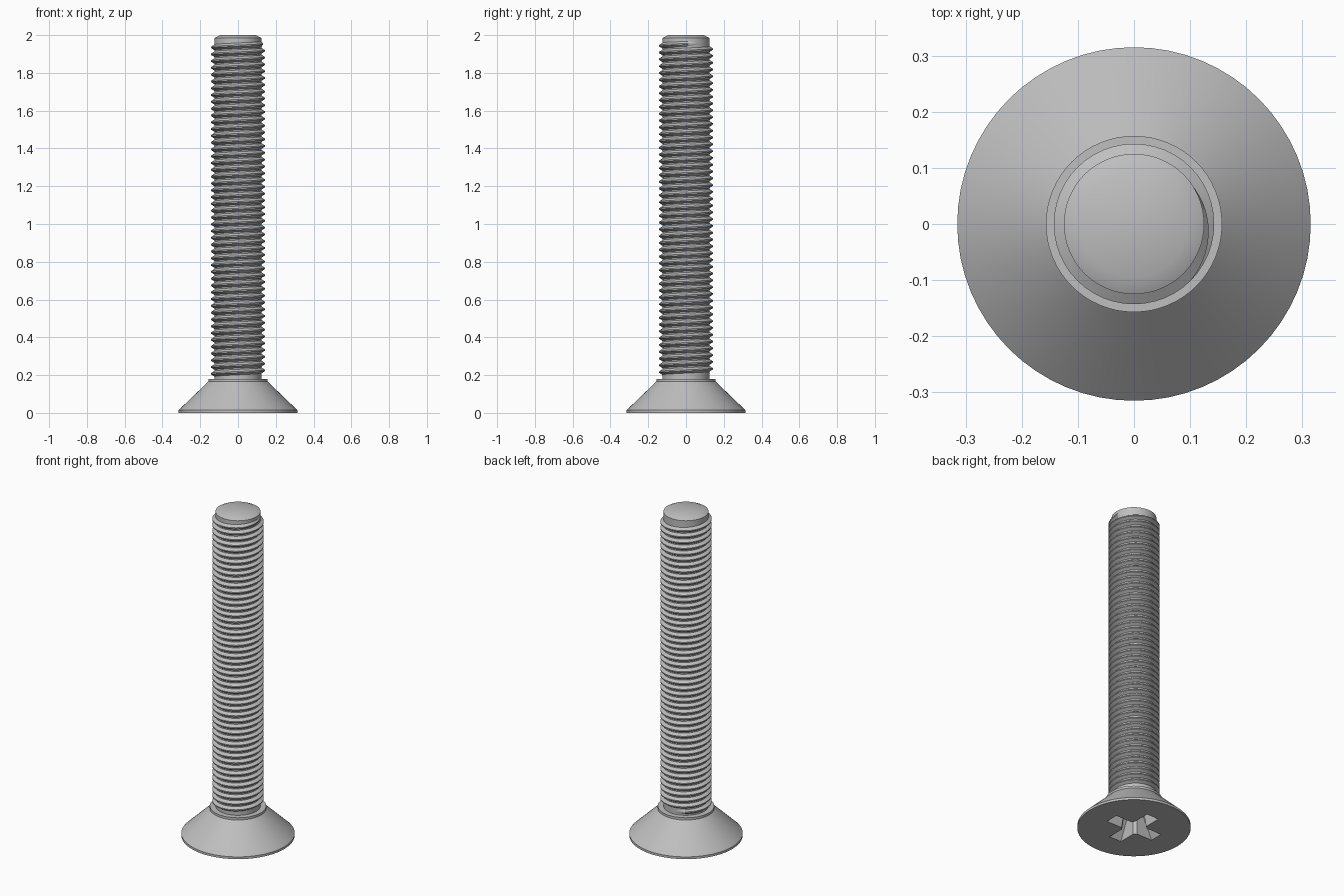
import bpy
import bmesh
from math import cos, sin, pi, radians

cube = bpy.data.objects.get("Cube")
if cube:
    bpy.data.objects.remove(cube, do_unlink=True)

steel = bpy.data.materials.new("steel grey")
steel.use_nodes = True
steel.diffuse_color = (0.52, 0.52, 0.52, 1)
steel.node_tree.nodes["Principled BSDF"].inputs["Base Color"].default_value = (0.52, 0.52, 0.52, 1)


def finish(name, bm):
    """Turn a bmesh into a steel object."""
    bmesh.ops.recalc_face_normals(bm, faces=bm.faces[:])
    mesh = bpy.data.meshes.new(name)
    bm.to_mesh(mesh)
    bm.free()
    mesh.materials.append(steel)
    obj = bpy.data.objects.new(name, mesh)
    bpy.context.collection.objects.link(obj)
    return obj


def activate(obj):
    bpy.ops.object.select_all(action='DESELECT')
    obj.select_set(True)
    bpy.context.view_layer.objects.active = obj


def smooth(obj, angle=30):
    activate(obj)
    bpy.ops.object.shade_smooth_by_angle(angle=radians(angle))


def loft(name, rings):
    """Skin closed rings of equal size and cap both ends."""
    bm = bmesh.new()
    loops = [[bm.verts.new(p) for p in ring] for ring in rings]
    for a, b in zip(loops, loops[1:]):
        for i in range(len(a)):
            j = (i + 1) % len(a)
            bm.faces.new((a[i], a[j], b[j], b[i]))
    bm.faces.new(loops[0][::-1])
    bm.faces.new(loops[-1])
    return finish(name, bm)


def lathe(name, profile, sides=64):
    return loft(name, [[(r * cos(2 * pi * i / sides), r * sin(2 * pi * i / sides), z)
                        for i in range(sides)] for r, z in profile])


def tapered_box(name, bottom, top, z0, z1, turn=0.0):
    """Box whose half sizes go from bottom to top, turned about z."""
    rings = []
    for (a, b), z in ((bottom, z0), (top, z1)):
        corners = [(-a, -b), (a, -b), (a, b), (-a, b)]
        rings.append([(x * cos(turn) - y * sin(turn), x * sin(turn) + y * cos(turn), z)
                      for x, y in corners])
    return loft(name, rings)


# Countersunk head with a thin rim and a short collar
head = lathe("countersunk_head", [(0.315, 0), (0.315, 0.014), (0.157, 0.166), (0.157, 0.18)])

# Cross recess in the underside
cutters = [
    tapered_box("recess_arm_x", (0.168, 0.042), (0.085, 0.026), -0.01, 0.125),
    tapered_box("recess_arm_y", (0.168, 0.042), (0.085, 0.026), -0.01, 0.125, pi / 2),
    tapered_box("recess_core", (0.07, 0.07), (0.048, 0.048), -0.01, 0.135, pi / 4),
]
for cutter in cutters:
    cutter.hide_render = True
    activate(head)
    mod = head.modifiers.new("recess", 'BOOLEAN')
    mod.operation = 'DIFFERENCE'
    mod.solver = 'EXACT'
    mod.object = cutter
    bpy.ops.object.modifier_apply(modifier=mod.name)
    bpy.data.objects.remove(cutter, do_unlink=True)
smooth(head)

# Shank with a chamfered tip
shank = lathe("shank", [(0.125, 0.17), (0.125, 1.985), (0.095, 2.0)])
smooth(shank)

# Helical thread ridge that fades out at both ends
PITCH, STEPS = 0.036, 48
ROOT, CREST = 0.122, 0.143
START, END = 0.198, 1.957
total = int((END - START) / PITCH * STEPS)
sections = []
for i in range(total + 1):
    angle = 2 * pi * i / STEPS + pi / 2
    z = START + PITCH * i / STEPS
    fade = min(1, (i + 1) / 12, (total - i + 1) / 12)
    crest = ROOT + (CREST - ROOT) * fade
    section = [(ROOT, -0.46), (crest, -0.09), (crest, 0.09), (ROOT, 0.46)]
    sections.append([(r * cos(angle), r * sin(angle), z + h * PITCH) for r, h in section])
thread = loft("thread", sections)
smooth(thread)
